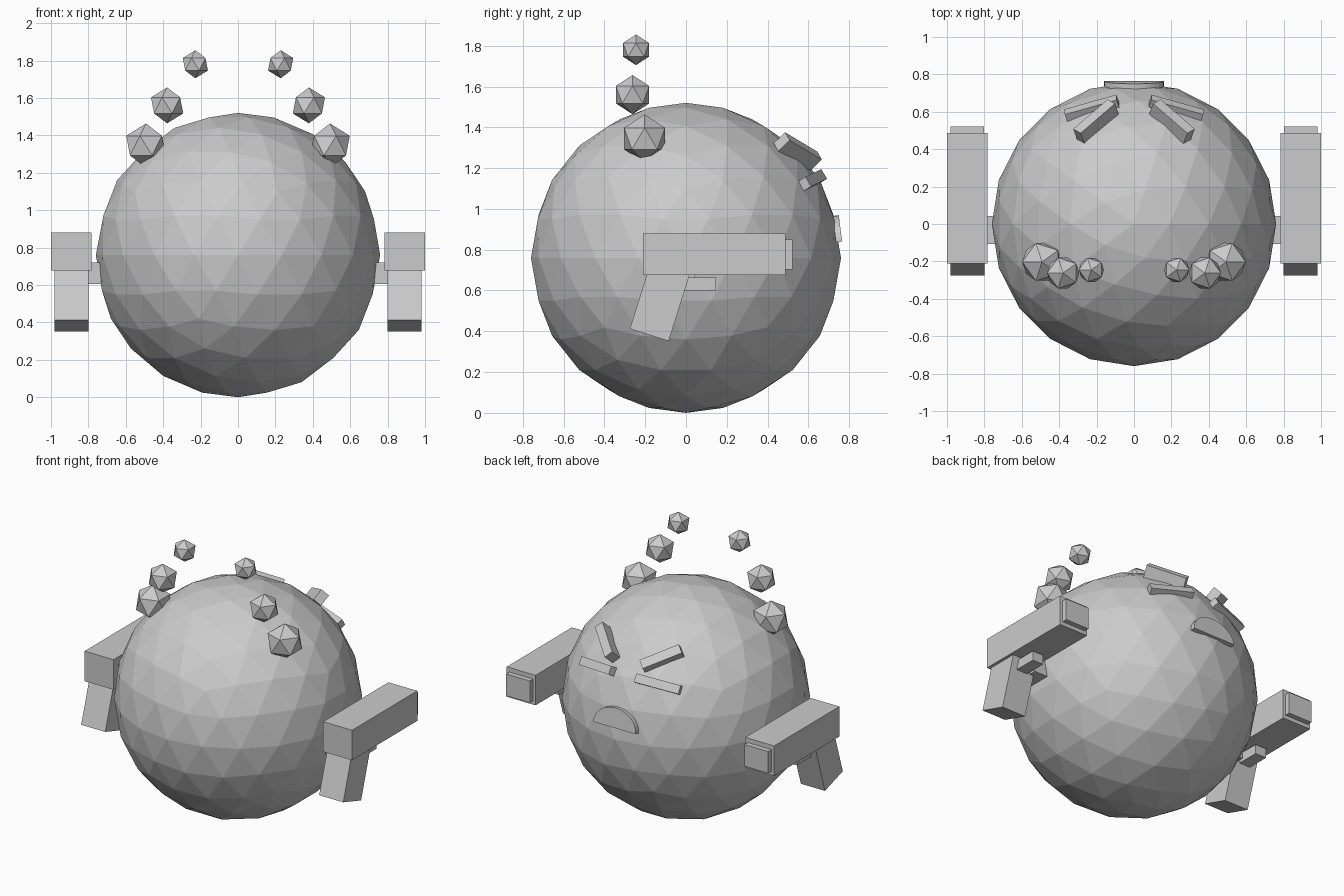
import bpy, bmesh, math
from mathutils import Matrix, Vector

if "Cube" in bpy.data.objects:
    bpy.data.objects.remove(bpy.data.objects["Cube"])

grey = bpy.data.materials.new("plain grey")
grey.diffuse_color = (0.6, 0.6, 0.6, 1)
grey.use_nodes = True
grey.node_tree.nodes["Principled BSDF"].inputs["Base Color"].default_value = grey.diffuse_color


def finish(name, bm, mirror=True):
    """Turn a bmesh in world coordinates into a flat-shaded object, mirrored over x."""
    bmesh.ops.recalc_face_normals(bm, faces=bm.faces)
    mesh = bpy.data.meshes.new(name)
    bm.to_mesh(mesh)
    bm.free()
    mesh.materials.append(grey)
    ob = bpy.data.objects.new(name, mesh)
    bpy.context.collection.objects.link(ob)
    if mirror:
        ob.modifiers.new("mirror", 'MIRROR').use_clip = False
        ob.modifiers["mirror"].use_mirror_merge = False
    return ob


def box(name, centre, size, rot=Matrix.Identity(4)):
    bm = bmesh.new()
    bmesh.ops.create_cube(bm, size=1, matrix=Matrix.Translation(centre) @ rot @ Matrix.Diagonal((*size, 1)))
    return finish(name, bm)


def span(name, x, y, z):
    """Upright box given by its limits."""
    return box(name, [(a + b) / 2 for a, b in (x, y, z)], [b - a for a, b in (x, y, z)])


def ball(name, centre, radius, subdivisions, mirror=True):
    bm = bmesh.new()
    bmesh.ops.create_icosphere(bm, subdivisions=subdivisions, radius=radius,
                               matrix=Matrix.Translation(centre))
    return finish(name, bm, mirror)


def face_bar(name, centre, along, size):
    """Bar lying on the body surface: long axis 'along', depth along the surface normal."""
    n = (Vector(centre) - Vector((0, 0, 0.76))).normalized()
    a = Vector(along)
    a = (a - n * a.dot(n)).normalized()
    rot = Matrix((a, n.cross(a), n)).transposed().to_4x4()
    return box(name, centre, size, rot)


# Body
ball("body", (0, 0, 0.76), 0.76, 3, mirror=False)

# Horns made of three shrinking balls on each side
for i, (c, r) in enumerate([((0.492, -0.203, 1.345), 0.118),
                            ((0.379, -0.262, 1.56), 0.096),
                            ((0.228, -0.245, 1.78), 0.075)]):
    ball(f"horn_ball_{i + 1}", c, r, 1)

# Face: slanted brows and eyes
face_bar("brow", (0.203, 0.548, 1.282), (0.707, -0.6, 0.371), (0.26, 0.06, 0.08))
face_bar("eye", (0.225, 0.618, 1.14), (0.94, -0.27, -0.13), (0.29, 0.055, 0.05))

# Mouth: half-disc plate, tilted with the surface
bm = bmesh.new()
arc = [math.pi * i / 16 for i in range(17)]
verts = [bm.verts.new((0.16 * math.cos(t), 0, 0.13 * math.sin(t))) for t in arc]
face = bm.faces.new(verts)
ext = bmesh.ops.extrude_face_region(bm, geom=[face])
bmesh.ops.translate(bm, vec=(0, -0.03, 0),
                    verts=[v for v in ext["geom"] if isinstance(v, bmesh.types.BMVert)])
bm.transform(Matrix.Translation((0, 0.765, 0.84)) @ Matrix.Rotation(math.radians(7), 4, 'X'))
finish("mouth", bm, mirror=False)

# Side blasters
span("arm", (0.70, 0.83), (-0.107, 0.043), (0.604, 0.72))
span("blaster_barrel", (0.784, 1.0), (-0.21, 0.487), (0.677, 0.88))
span("blaster_muzzle", (0.803, 0.98), (0.45, 0.522), (0.703, 0.85))
span("blaster_trigger", (0.85, 0.932), (-0.04, 0.147), (0.60, 0.664))
box("blaster_grip", (0.89, -0.12, 0.573), (0.18, 0.2, 0.4),
    Matrix.Rotation(math.radians(-17.5), 4, 'X'))
